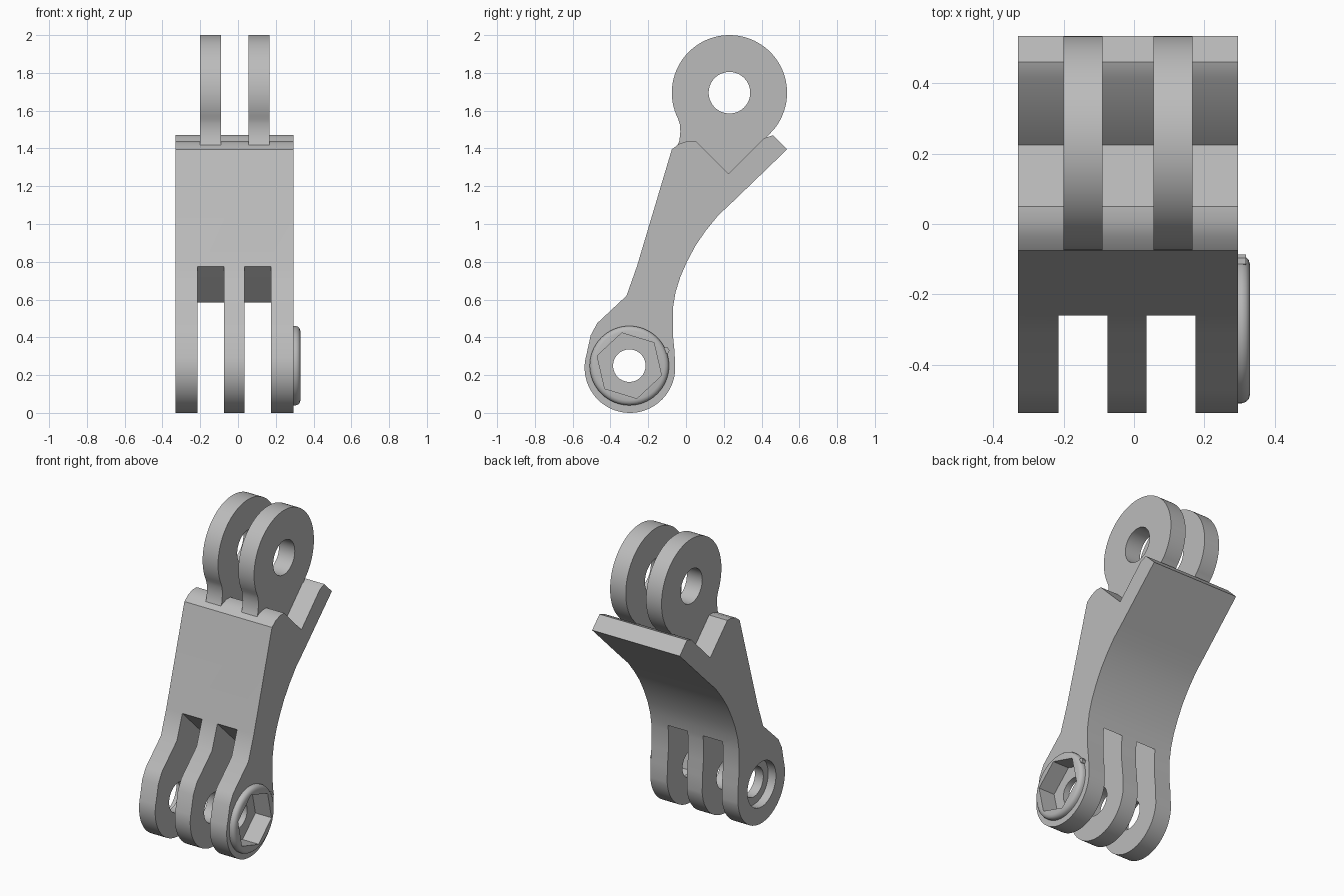
import bpy, bmesh, math
from mathutils import Vector

cube = bpy.data.objects.get("Cube")
if cube:
    bpy.data.objects.remove(cube, do_unlink=True)

grey = bpy.data.materials.new("plain grey")
grey.use_nodes = True
grey.diffuse_color = (0.5, 0.5, 0.5, 1)
grey.node_tree.nodes["Principled BSDF"].inputs["Base Color"].default_value = (0.5, 0.5, 0.5, 1)

PIN = (-0.3, 0.25)    # lower joint axis (y, z)
EYE = (0.23, 1.695)   # upper joint axis (y, z)


def arc(centre, r, start, end, n):
    """Points on an arc in the y-z plane, angles in degrees."""
    angles = [math.radians(start + (end - start) * i / n) for i in range(n + 1)]
    return [(centre[0] + r * math.cos(a), centre[1] + r * math.sin(a)) for a in angles]


def loft(name, loops):
    """Solid through a row of (x, y-z outline) loops."""
    bm = bmesh.new()
    rows = [[bm.verts.new((x, y, z)) for y, z in pts] for x, pts in loops]
    n = len(rows[0])
    for a, b in zip(rows, rows[1:]):
        for i in range(n):
            j = (i + 1) % n
            bm.faces.new((a[i], a[j], b[j], b[i]))
    bm.faces.new(rows[0])
    bm.faces.new(rows[-1])
    bmesh.ops.recalc_face_normals(bm, faces=bm.faces)
    mesh = bpy.data.meshes.new(name)
    bm.to_mesh(mesh)
    bm.free()
    mesh.materials.append(grey)
    ob = bpy.data.objects.new(name, mesh)
    bpy.context.collection.objects.link(ob)
    return ob


def prism(name, pts, x0, x1):
    return loft(name, [(x0, pts), (x1, pts)])


def lathe(name, centre, profile, n=64):
    """Solid of revolution around x from (x, radius) pairs."""
    return loft(name, [(x, arc(centre, r, 0, 360 - 360 / n, n - 1)) for x, r in profile])


def cut(ob, cutters):
    for c in cutters:
        c.hide_render = True
        mod = ob.modifiers.new("cut", 'BOOLEAN')
        mod.operation = 'DIFFERENCE'
        mod.solver = 'EXACT'
        mod.object = c
    bpy.context.view_layer.update()
    graph = bpy.context.evaluated_depsgraph_get()
    mesh = bpy.data.meshes.new_from_object(ob.evaluated_get(graph))
    ob.modifiers.clear()
    ob.data = mesh


def smooth(ob):
    ob.data.shade_smooth()
    ob.data.set_sharp_from_angle(angle=math.radians(30))


# Arm outline: lower round end, curved back, notched top, straight front
outline = arc((-0.297, 0.24), 0.24, 163, 355, 40)
outline += [(-0.06, 0.32), (-0.07, 0.42), (-0.07, 0.55), (-0.055, 0.64), (-0.03, 0.72),
            (0.005, 0.8), (0.05, 0.885), (0.105, 0.965), (0.17, 1.045), (0.25, 1.12),
            (0.535, 1.395), (0.46, 1.47), (0.415, 1.455), (0.225, 1.265), (0.05, 1.44),
            (0.01, 1.44), (-0.035, 1.425), (-0.075, 1.395), (-0.26, 0.775),
            (-0.315, 0.62), (-0.47, 0.475), (-0.505, 0.41)]
arm = prism("arm", outline, -0.33, 0.295)

# Slots between the three lower fingers, with a sloping end
slot = [(-0.7, -0.1), (0.1, -0.1), (0.1, 0.43), (-0.07, 0.59), (-0.26, 0.775), (-0.7, 1.2)]
slots = [prism("slot_cutter", slot, a, b) for a, b in ((-0.215, -0.075), (0.035, 0.175))]

# Stepped pin hole and hexagonal nut pocket
pin_hole = lathe("pin_hole_cutter", PIN, [(-0.4, 0.145), (-0.275, 0.145), (-0.275, 0.095),
                                          (0.1, 0.095), (0.1, 0.086), (0.4, 0.086)])
pocket = prism("nut_pocket_cutter", arc(PIN, 0.178, 43, 343, 5), 0.215, 0.4)

# Rounded boss around the nut pocket, with a small index nub
boss = lathe("nut_boss", PIN, [(0.27, 0.21), (0.306, 0.21), (0.318, 0.206),
                               (0.326, 0.198), (0.33, 0.185)])
nub = prism("boss_nub", arc((-0.105, 0.33), 0.018, 0, 300, 5), 0.29, 0.318)

cut(arm, slots + [pin_hole, pocket])
cut(boss, [pin_hole, pocket])

# Twin upper eye plates with flared necks set into the arm
plate = arc(EYE, 0.305, -38, 207, 60)
plate += [(-0.033, 1.53), (-0.03, 1.49), (-0.035, 1.44), (-0.05, 1.405), (0.0, 1.33),
          (0.225, 1.2), (0.4, 1.38), (0.43, 1.462)]
eye_hole = lathe("eye_hole_cutter", EYE, [(-0.4, 0.11), (0.4, 0.11)])
plates = []
for name, x0, x1 in (("right_eye_plate", -0.2, -0.09), ("left_eye_plate", 0.055, 0.167)):
    ob = prism(name, plate, x0, x1)
    cut(ob, [eye_hole])
    plates.append(ob)

for ob in [arm, boss, nub] + plates:
    smooth(ob)
for c in slots + [pin_hole, pocket, eye_hole]:
    bpy.data.objects.remove(c, do_unlink=True)
